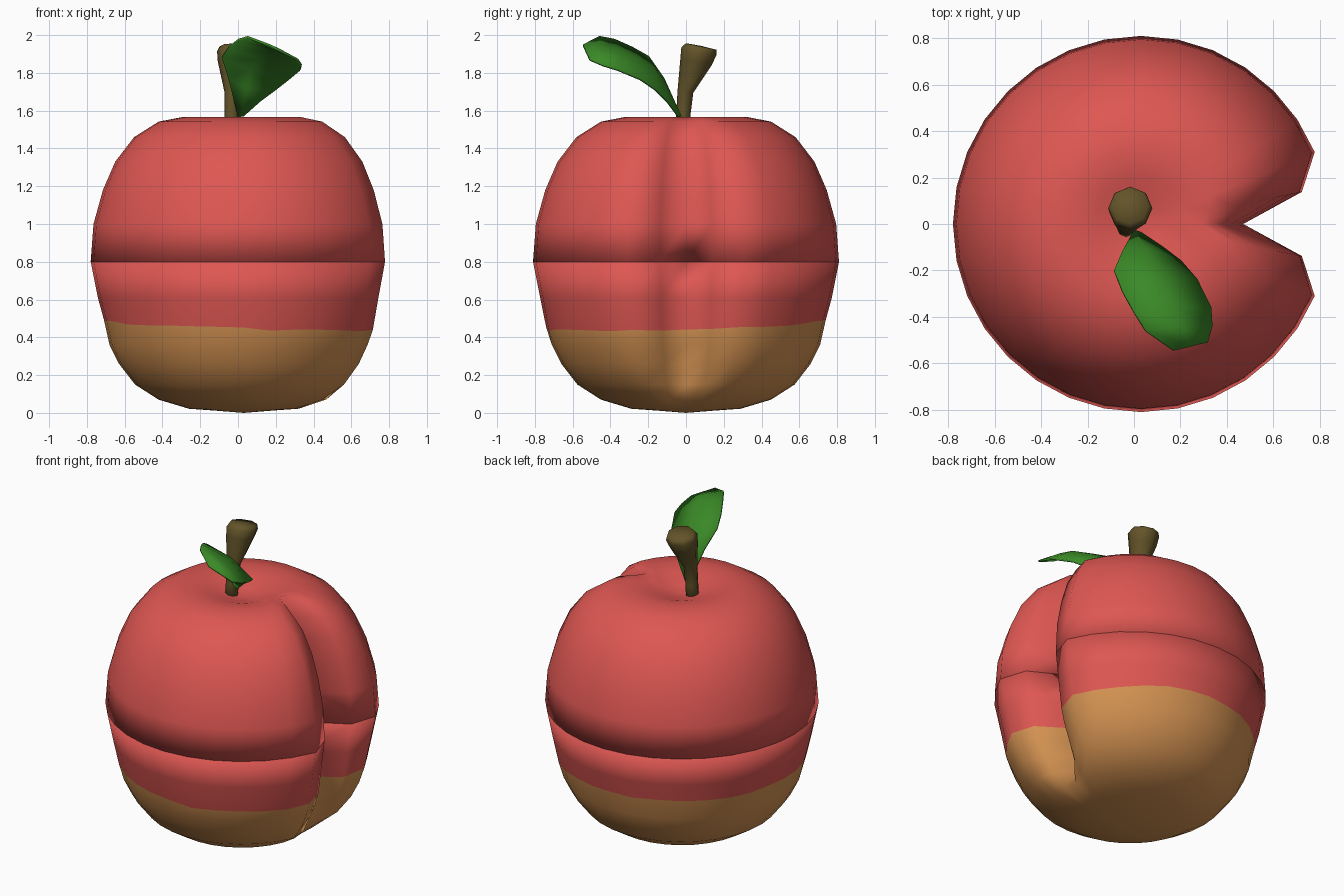
import bpy, bmesh, math, random
from mathutils import Vector, Matrix

if "Cube" in bpy.data.objects:
    bpy.data.objects.remove(bpy.data.objects["Cube"])

random.seed(4)
SEG = 32
CX = 0.03


def material(name, rgb):
    m = bpy.data.materials.new(name)
    m.diffuse_color = (*rgb, 1)
    m.use_nodes = True
    m.node_tree.nodes["Principled BSDF"].inputs["Base Color"].default_value = m.diffuse_color
    return m


red = material("red skin", (0.73, 0.095, 0.085))
tan = material("tan skin", (0.66, 0.29, 0.085))
brown = material("stem brown", (0.125, 0.088, 0.022))
green = material("leaf green", (0.042, 0.25, 0.02))


def finish(bm, name, mats):
    bmesh.ops.recalc_face_normals(bm, faces=bm.faces)
    for f in bm.faces:
        f.smooth = True
    me = bpy.data.meshes.new(name)
    bm.to_mesh(me)
    bm.free()
    for m in mats:
        me.materials.append(m)
    ob = bpy.data.objects.new(name, me)
    bpy.context.collection.objects.link(ob)
    return ob


def loft(bm, rings, start=None, end=None):
    """Bridge rings of points; close ends to pole points when given."""
    vr = [[bm.verts.new(p) for p in r] for r in rings]
    n = len(vr[0])
    for k in range(len(vr) - 1):
        for i in range(n):
            j = (i + 1) % n
            bm.faces.new((vr[k][i], vr[k][j], vr[k + 1][j], vr[k + 1][i]))
    for ring, pole in ((vr[0], start), (vr[-1], end)):
        if pole:
            c = bm.verts.new(pole)
            for i in range(n):
                bm.faces.new((ring[i], ring[(i + 1) % n], c))


def body_ring(radius, valley, zfun):
    """Round ring with the cleft pulled in on the +x side."""
    pts = []
    for i in range(SEG):
        a = 2 * math.pi * i / SEG
        pull = {0: 1.0, 1: 0.28, SEG - 1: 0.28}.get(i, 0)
        r = radius - (radius - valley) * pull
        pts.append((CX + r * math.cos(a), r * math.sin(a), zfun(a)))
    return pts


# Colour border wanders in height around the fruit
def border(a):
    return 0.467 + 0.03 * math.cos(a - math.radians(135)) + random.uniform(-0.008, 0.008)


# Profiles: radius, cleft radius, height
lower = [(0.15, 0.15, 0.012), (0.29, 0.29, 0.022), (0.45, 0.43, 0.07), (0.575, 0.41, 0.15),
         (0.66, 0.38, 0.26), (0.71, 0.42, 0.36), (0.74, 0.43, None),
         (0.772, 0.44, 0.61), (0.81, 0.44, 0.80)]
upper = [(0.81, 0.44, 0.80), (0.795, 0.44, 1.0), (0.745, 0.42, 1.18), (0.68, 0.39, 1.33),
         (0.58, 0.35, 1.46), (0.45, 0.30, 1.542), (0.32, 0.26, 1.567),
         (0.2, 0.19, 1.55), (0.09, 0.09, 1.515)]


def rings(profile):
    return [body_ring(r, v, border if z is None else (lambda a, z=z: z)) for r, v, z in profile]


# Lower half, tan below the border ring
bm = bmesh.new()
loft(bm, rings(lower), (CX, 0, 0.0), (CX, 0, 0.80))
split = 6
for k, f in enumerate(list(bm.faces)):
    quads = (len(lower) - 1) * SEG
    f.material_index = 1 if k < split * SEG or quads <= k < quads + SEG else 0
finish(bm, "lower_half", [red, tan])

# Upper half
bm = bmesh.new()
loft(bm, rings(upper), (CX, 0, 0.80), (CX, 0, 1.50))
finish(bm, "upper_half", [red])

# Stem: centre, radius and tilt of each ring
bm = bmesh.new()
path = [((-0.035, -0.018, 1.47), 0.04, 0), ((-0.033, -0.014, 1.58), 0.038, 0),
        ((-0.03, -0.003, 1.70), 0.042, 8), ((-0.022, 0.053, 1.86), 0.085, 14),
        ((-0.016, 0.068, 1.915), 0.095, 13), ((-0.016, 0.08, 1.94), 0.082, 12)]
stem = []
for c, r, tilt in path:
    rot = Matrix.Rotation(-math.radians(tilt), 3, 'X')
    stem.append([Vector(c) + rot @ Vector((r * math.cos(t), r * math.sin(t), 0))
                 for t in (2 * math.pi * i / 8 for i in range(8))])
loft(bm, stem, (-0.035, -0.018, 1.46), (-0.016, 0.081, 1.943))
finish(bm, "stem", [brown])

# Leaf: left and right edge points of each row, arched in the middle
bm = bmesh.new()
rows = [((0.0, -0.03, 1.57), (0.03, -0.04, 1.57)),
        ((-0.05, -0.12, 1.77), (0.12, -0.10, 1.65)),
        ((-0.085, -0.20, 1.885), (0.20, -0.16, 1.71)),
        ((-0.05, -0.29, 1.935), (0.27, -0.24, 1.765)),
        ((0.0, -0.38, 1.975), (0.33, -0.36, 1.815)),
        ((0.05, -0.46, 1.99), (0.335, -0.44, 1.84)),
        ((0.17, -0.545, 1.945), (0.315, -0.51, 1.87))]
arch = [0, 0.02, 0.03, 0.03, 0.03, 0.02, 0]
grid = []
for (l, r), h in zip(rows, arch):
    l, r = Vector(l), Vector(r)
    mid = (l + r) / 2 + Vector((0.5, 0.4, 0.77)) * h
    grid.append([bm.verts.new(p) for p in (l, mid, r)])
for a, b in zip(grid, grid[1:]):
    for i in range(2):
        bm.faces.new((a[i], b[i], b[i + 1], a[i + 1]))
leaf = finish(bm, "leaf", [green])
mod = leaf.modifiers.new("thickness", 'SOLIDIFY')
mod.thickness = 0.012
mod.offset = 0
